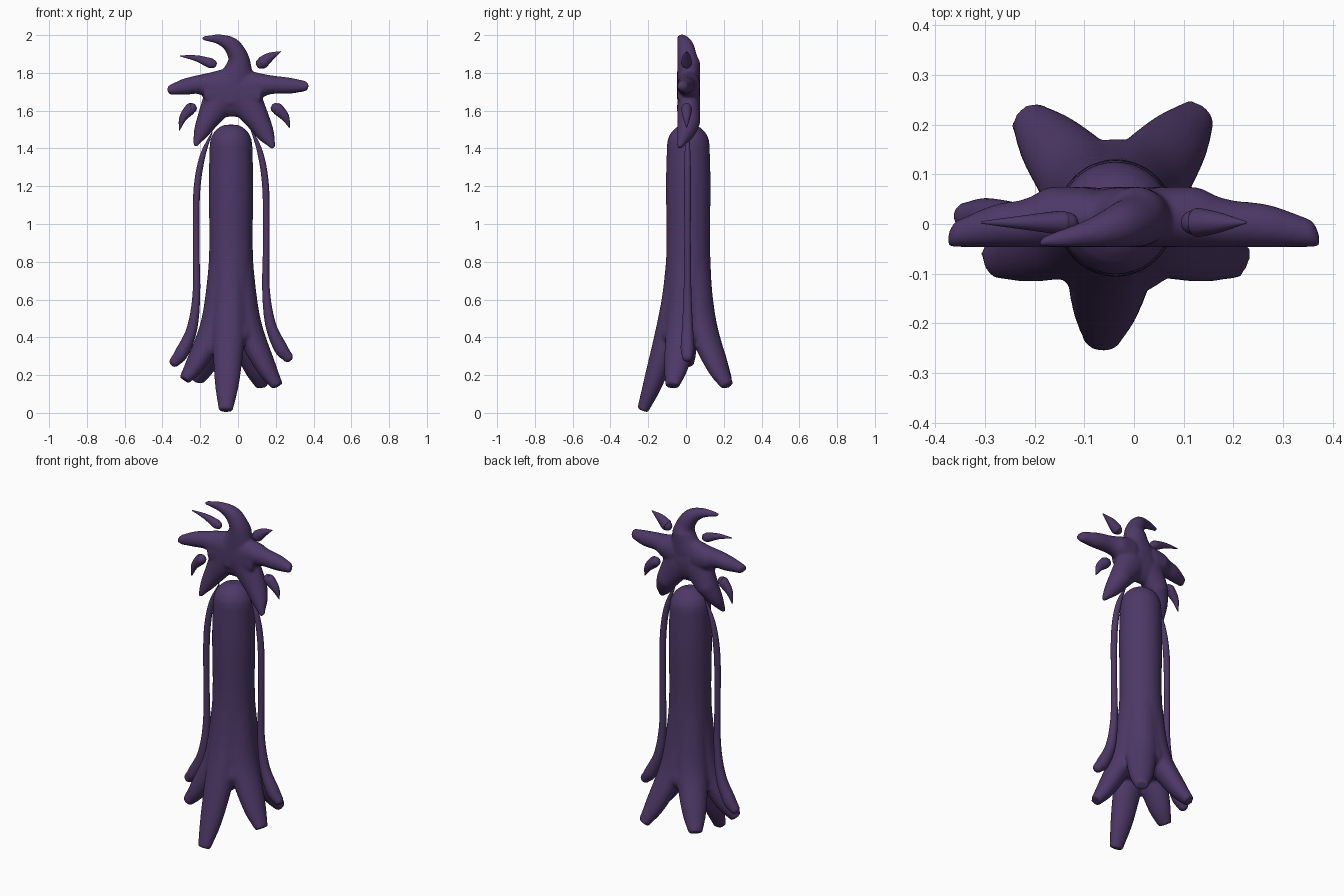
import bpy, bmesh
from math import sin, cos, tau, pi
from mathutils import Vector

cube = bpy.data.objects.get("Cube")
if cube:
    bpy.data.objects.remove(cube)

purple = bpy.data.materials.new("dark_purple")
purple.use_nodes = True
purple.diffuse_color = (0.076, 0.040, 0.137, 1)
purple.node_tree.nodes["Principled BSDF"].inputs["Base Color"].default_value = purple.diffuse_color


def spline(keys, steps=6):
    """Smooth path through keys of any dimension (Catmull-Rom)."""
    k = [Vector(p) for p in keys]
    k = [2 * k[0] - k[1]] + k + [2 * k[-1] - k[-2]]
    out = []
    for a, b, c, d in zip(k, k[1:], k[2:], k[3:]):
        for i in range(steps):
            t = i / steps
            out.append(0.5 * (2 * b + (c - a) * t + (2 * a - 5 * b + 4 * c - d) * t * t
                              + (3 * b - a - 3 * c + d) * t ** 3))
    return out + [k[-2]]


def loft(bm, keys, normal, depth, base=0.0, flat_front=None, blunt=False, sides=24):
    """Tapered tube through keys (a, z, radius) in the plane across normal.
    depth maps a radius to its half thickness; flat_front aligns the front."""
    normal = Vector(normal).normalized()
    across = normal.cross((0, 0, 1))
    path = spline(keys)
    pts = [across * p[0] + Vector((0, 0, p[1])) for p in path]
    rad = [max(p[2], 0.002) for p in path]
    rings = []
    n = len(pts)
    for i in range(n):
        tan = (pts[min(i + 1, n - 1)] - pts[max(i - 1, 0)]).normalized()
        rings.append((pts[i], tan, rad[i], depth(rad[i])))
    # Rounded ends
    if not blunt:
        for end in (0, -1):
            p, tan, r, d = rings[end]
            s = -1 if end == 0 else 1
            caps = [(p + tan * s * r * sin(a), tan, r * cos(a), d * cos(a))
                    for a in (pi / 2 * j / 5 for j in range(1, 5))]
            rings = caps[::-1] + rings if end == 0 else rings + caps
    # The middle of the thickness stays on the path, or follows the flat front
    loops = []
    for p, tan, r, d in rings:
        side = tan.cross(normal)
        shift = base if flat_front is None else flat_front + d
        loops.append([bm.verts.new(p + normal * shift + side * r * cos(tau * j / sides)
                                   + normal * d * sin(tau * j / sides)) for j in range(sides)])
    for a, b in zip(loops, loops[1:]):
        for j in range(sides):
            m = (j + 1) % sides
            bm.faces.new((a[j], a[m], b[m], b[j]))
    bm.faces.new(loops[0])
    bm.faces.new(loops[-1])


def finish(name, bm, location=(0, 0, 0), voxel=None, relax=5):
    bmesh.ops.recalc_face_normals(bm, faces=bm.faces[:])
    mesh = bpy.data.meshes.new(name)
    bm.to_mesh(mesh)
    bm.free()
    mesh.materials.append(purple)
    mesh.shade_smooth()
    obj = bpy.data.objects.new(name, mesh)
    obj.location = location
    bpy.context.collection.objects.link(obj)
    if voxel:
        # Fuse overlapping limbs into one soft body
        fuse = obj.modifiers.new("fuse", 'REMESH')
        fuse.mode = 'VOXEL'
        fuse.voxel_size = voxel
        fuse.use_smooth_shade = True
        soft = obj.modifiers.new("soften", 'SMOOTH')
        soft.factor = 0.5
        soft.iterations = relax


Y = (0, 1, 0)

# Trunk with a flared skirt and five splayed roots
bm = bmesh.new()
trunk = [(0, 1.418, .113), (0, 1.2, .118), (0, .9, .115), (0, .65, .126),
         (0, .5, .143), (0, .405, .158), (0, .355, .11), (0, .35, .03)]
loft(bm, trunk, Y, lambda r: r, sides=40)
roots = [((-.03, -.262), .012), ((.265, -.092), .142), ((.178, .222), .142),
         ((-.19, .217), .17), ((-.265, -.092), .175)]
for (dx, dy), low in roots:
    reach = Vector((dx, dy, 0))
    out = reach.length
    keys = [(.045, .95, .06), (.068, .65, .066), (.1, .45, .07),
            (out * .68, low * .55 + .175, .054), (out - .02, low, .03)]
    # The root's plane holds the vertical and its outward direction
    loft(bm, keys, Vector((0, 0, 1)).cross(reach), lambda r: 1.25 * r, blunt=True)
finish("trunk_with_roots", bm, (-.037, .012, 0), voxel=.009, relax=5)

# Star-shaped crown, flatter at the front
arms = [
    [(-.18, 1.983, .012), (-.10, 1.977, .027), (-.035, 1.945, .044), (.002, 1.88, .055),
     (.0, 1.81, .078), (-.02, 1.74, .11)],
    [(-.347, 1.712, .029), (-.28, 1.727, .043), (-.2, 1.738, .053), (-.1, 1.725, .095)],
    [(.345, 1.73, .030), (.27, 1.732, .043), (.16, 1.737, .053), (.05, 1.725, .095)],
    [(-.222, 1.425, .016), (-.195, 1.485, .041), (-.155, 1.56, .062), (-.09, 1.67, .095)],
    [(.18, 1.418, .019), (.15, 1.47, .045), (.105, 1.55, .065), (.03, 1.67, .095)],
]
bm = bmesh.new()
for arm in arms:
    loft(bm, arm, Y, lambda r: min(r, .061), flat_front=-.047)
loft(bm, [(-.055, 1.695, .128), (.0, 1.695, .128)], Y, lambda r: .061, flat_front=-.047)
finish("star_crown", bm, voxel=.007, relax=8)

# Teardrop leaves around the crown
leaves = {
    "upper_right_leaf": [(-.305, 1.89, .003), (-.22, 1.877, .016), (-.15, 1.853, .026), (-.135, 1.848, .023)],
    "upper_left_leaf": [(.224, 1.912, .003), (.17, 1.885, .023), (.13, 1.855, .032), (.122, 1.85, .028)],
    "lower_right_leaf": [(-.31, 1.498, .003), (-.292, 1.56, .020), (-.255, 1.606, .030), (-.245, 1.613, .027)],
    "lower_left_leaf": [(.272, 1.512, .003), (.25, 1.565, .022), (.212, 1.606, .031), (.2, 1.613, .027)],
}
for name, keys in leaves.items():
    bm = bmesh.new()
    loft(bm, keys, Y, lambda r: .9 * r, base=.003)
    finish(name, bm)

# Long hanging strands, mirrored about the trunk
strand = [(.065, 1.512, .003), (.117, 1.38, .015), (.146, 1.2, .018), (.15, .93, .017),
          (.148, .66, .020), (.172, .47, .028), (.225, .345, .036), (.262, .297, .028)]
for name, s, drop, y in (("left_strand", 1, 0, .008), ("right_strand", -1, .025, .016)):
    bm = bmesh.new()
    keys = [(x if s > 0 else -.072 - x, z - drop, r) for x, z, r in strand]
    loft(bm, keys, Y, lambda r: r, base=y)
    finish(name, bm)
